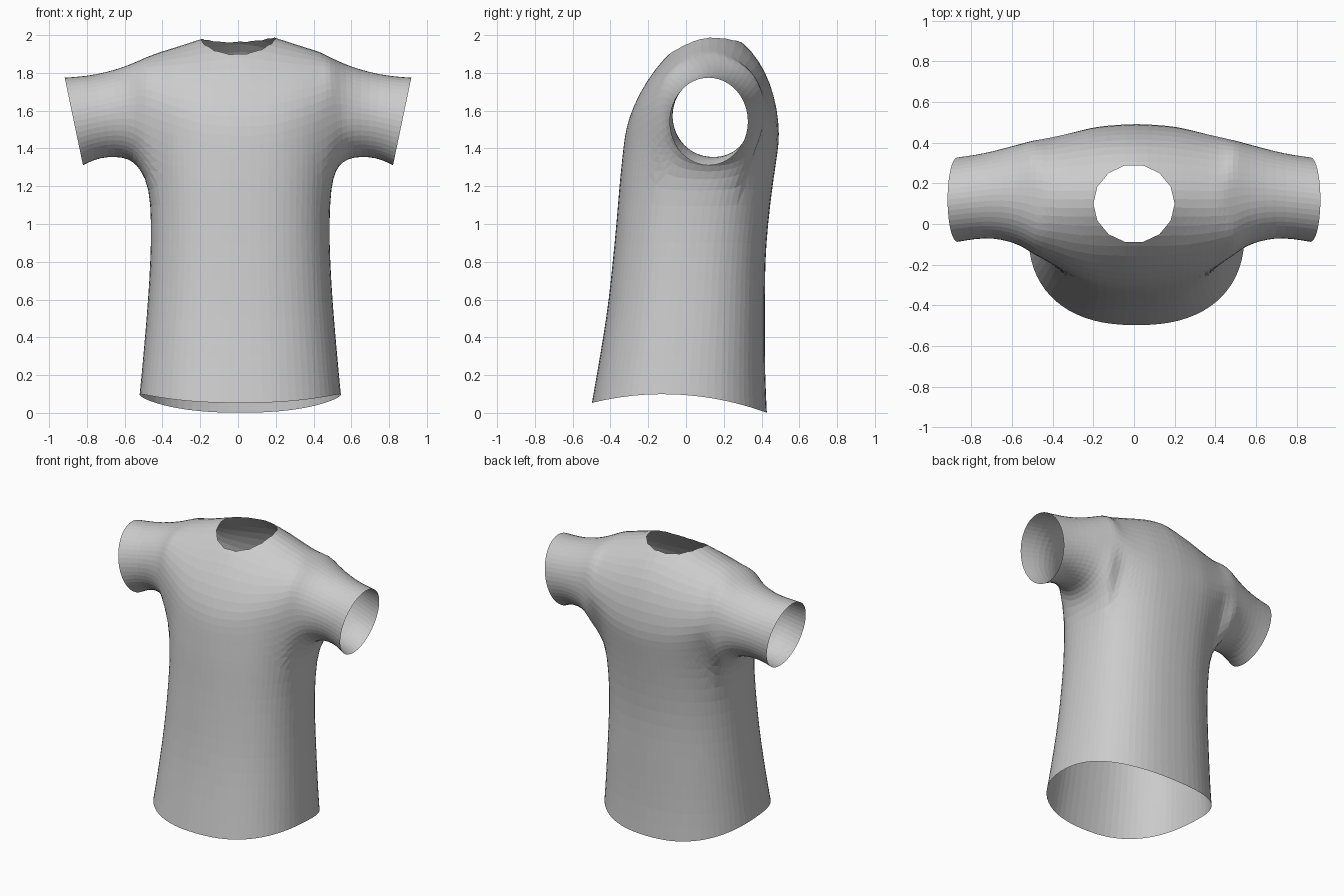
import bpy, bmesh
from math import sin, cos, radians
from mathutils import Vector

if "Cube" in bpy.data.objects:
    bpy.data.objects.remove(bpy.data.objects["Cube"])


def spow(v, p):
    """Signed power for superellipse curves."""
    return (1 if v >= 0 else -1) * abs(v) ** (2 / p)


def table(x, rows):
    """Linear lookup of all columns in a small table keyed by x."""
    for a, b in zip(rows, rows[1:]):
        if x <= b[0]:
            t = (x - a[0]) / (b[0] - a[0])
            return [u + (v - u) * t for u, v in zip(a[1:], b[1:])]
    return rows[-1][1:]


bm = bmesh.new()
OFFSET = 0.012

# Torso rings: height, half width, front y, back y
TORSO = [(0.08, 0.535, -0.50, 0.43), (0.2, 0.525, -0.475, 0.42),
         (0.4, 0.507, -0.44, 0.42), (0.6, 0.49, -0.41, 0.42),
         (0.8, 0.478, -0.39, 0.42), (1.0, 0.472, -0.37, 0.435),
         (1.2, 0.482, -0.355, 0.46)]
rings = []
for row, (z, half, front, back) in enumerate(TORSO):
    ring = []
    mid, depth = (front + back) / 2, (back - front) / 2
    for k in range(36):
        a = radians(10 * k)
        y = mid + depth * spow(sin(a), 2.35)
        # the hem is higher at the sides and lowest at the back
        h = 0.1 - 0.33 * (y + 0.12) ** 2 if row == 0 else z
        ring.append(bm.verts.new((OFFSET + half * spow(cos(a), 2.35), y, h)))
    rings.append(ring)
for lo, hi in zip(rings, rings[1:]):
    for k in range(36):
        n = (k + 1) % 36
        bm.faces.new((lo[k], lo[n], hi[n], hi[k]))
chest = rings[-1]

# Shoulder arches, front to back: x, top z, front y, back y, spring z, front power
ARCH = [(0, 2.05, -0.33, 0.50, 1.46, 1.5), (0.2, 1.99, -0.305, 0.485, 1.48, 1.6),
        (0.3, 1.955, -0.265, 0.46, 1.51, 1.75), (0.44, 1.91, -0.185, 0.43, 1.56, 2)]
arches = []
for c in range(13):
    back_v, front_v = chest[3 + c], chest[33 - c]
    x = front_v.co.x
    top, yf, yb, spring, power = table(abs(x - OFFSET), ARCH)
    pts = []
    for j in range(13):
        a = radians(15 * j)
        p, reach = (power, 0.12 - yf) if j <= 6 else (2, yb - 0.12)
        pts.append(Vector((x, 0.12 - reach * spow(cos(a), p),
                           spring + (top - spring) * spow(sin(a), p))))
    rise = [front_v.co.lerp(pts[0], t / 3) for t in (1, 2)]
    fall = [pts[-1].lerp(back_v.co, t / 3) for t in (1, 2)]
    arches.append([front_v] + [bm.verts.new(p) for p in rise + pts + fall] + [back_v])
for a, b in zip(arches, arches[1:]):
    for j in range(18):
        bm.faces.new((a[j], a[j + 1], b[j + 1], b[j]))

# Sleeve rings: top x, top z, bottom x, bottom z, front y, back y, roundness
SLEEVE = [(0.485, 1.887, 0.515, 1.285, -0.15, 0.415, 2.6),
          (0.535, 1.863, 0.555, 1.33, -0.115, 0.40, 2.3),
          (0.6, 1.835, 0.61, 1.352, -0.09, 0.385, 2.1),
          (0.7, 1.805, 0.69, 1.354, -0.07, 0.36, 2),
          (0.8, 1.785, 0.76, 1.34, -0.075, 0.342, 2),
          (0.918, 1.777, 0.82, 1.308, -0.09, 0.33, 2)]
for side in (1, -1):
    if side == 1:
        prev = arches[0] + [chest[k] for k in (2, 1, 0, 35, 34)]
    else:
        prev = arches[-1] + [chest[k] for k in (16, 17, 18, 19, 20)]
    for xt, zt, xb, zb, yf, yb, p in SLEEVE:
        ring = []
        for j in range(24):
            a = radians(15 * (j - 3))
            s = spow(sin(a), p)
            t = (s + 1) / 2
            y = (yf + yb) / 2 - (yb - yf) / 2 * spow(cos(a), p)
            ring.append(bm.verts.new((side * (xb + (xt - xb) * t), y, zb + (zt - zb) * t)))
        for j in range(24):
            n = (j + 1) % 24
            bm.faces.new((prev[j], prev[n], ring[n], ring[j]))
        prev = ring

bmesh.ops.recalc_face_normals(bm, faces=bm.faces)
inner = [v for v in bm.verts if not v.is_boundary]
bmesh.ops.smooth_vert(bm, verts=inner, factor=0.2, use_axis_x=True, use_axis_y=True, use_axis_z=True)

# Refine the cloth
mesh = bpy.data.meshes.new("shirt")
bm.to_mesh(mesh)
bm.free()
shirt = bpy.data.objects.new("shirt", mesh)
bpy.context.collection.objects.link(shirt)
shirt.modifiers.new("refine", "SUBSURF").levels = 1
bpy.context.view_layer.update()
bm = bmesh.new()
bm.from_object(shirt, bpy.context.evaluated_depsgraph_get())
shirt.modifiers.clear()

# Neck opening: slice along each side of a polygon, then remove the inside
SIDES = 14
rim = [Vector((0.2 * cos(radians(360 * i / SIDES)), 0.1 + 0.193 * sin(radians(360 * i / SIDES)), 0))
       for i in range(SIDES)]
edges = [(a, Vector((b.y - a.y, a.x - b.x, 0)).normalized())
         for a, b in zip(rim, rim[1:] + rim[:1])]


def near(f):
    c = f.calc_center_median()
    return c.z > 1.75 and Vector((c.x, c.y - 0.1)).length < 0.27


for point, normal in edges:
    faces = [f for f in bm.faces if near(f)]
    geom = faces + list({e for f in faces for e in f.edges}) + list({v for f in faces for v in f.verts})
    bmesh.ops.bisect_plane(bm, geom=geom, dist=0.0005, plane_co=point, plane_no=normal)
hole = [f for f in bm.faces if near(f) and
        all((f.calc_center_median() - p).dot(n) < 0 for p, n in edges)]
bmesh.ops.delete(bm, geom=hole, context="FACES")
bmesh.ops.triangulate(bm, faces=bm.faces)
for f in bm.faces:
    f.smooth = False
bm.to_mesh(mesh)
bm.free()

# Plain grey cloth
cloth = bpy.data.materials.new("grey cloth")
cloth.use_nodes = True
grey = (0.6, 0.6, 0.6, 1)
cloth.diffuse_color = grey
cloth.node_tree.nodes["Principled BSDF"].inputs["Base Color"].default_value = grey
mesh.materials.clear()
mesh.materials.append(cloth)
